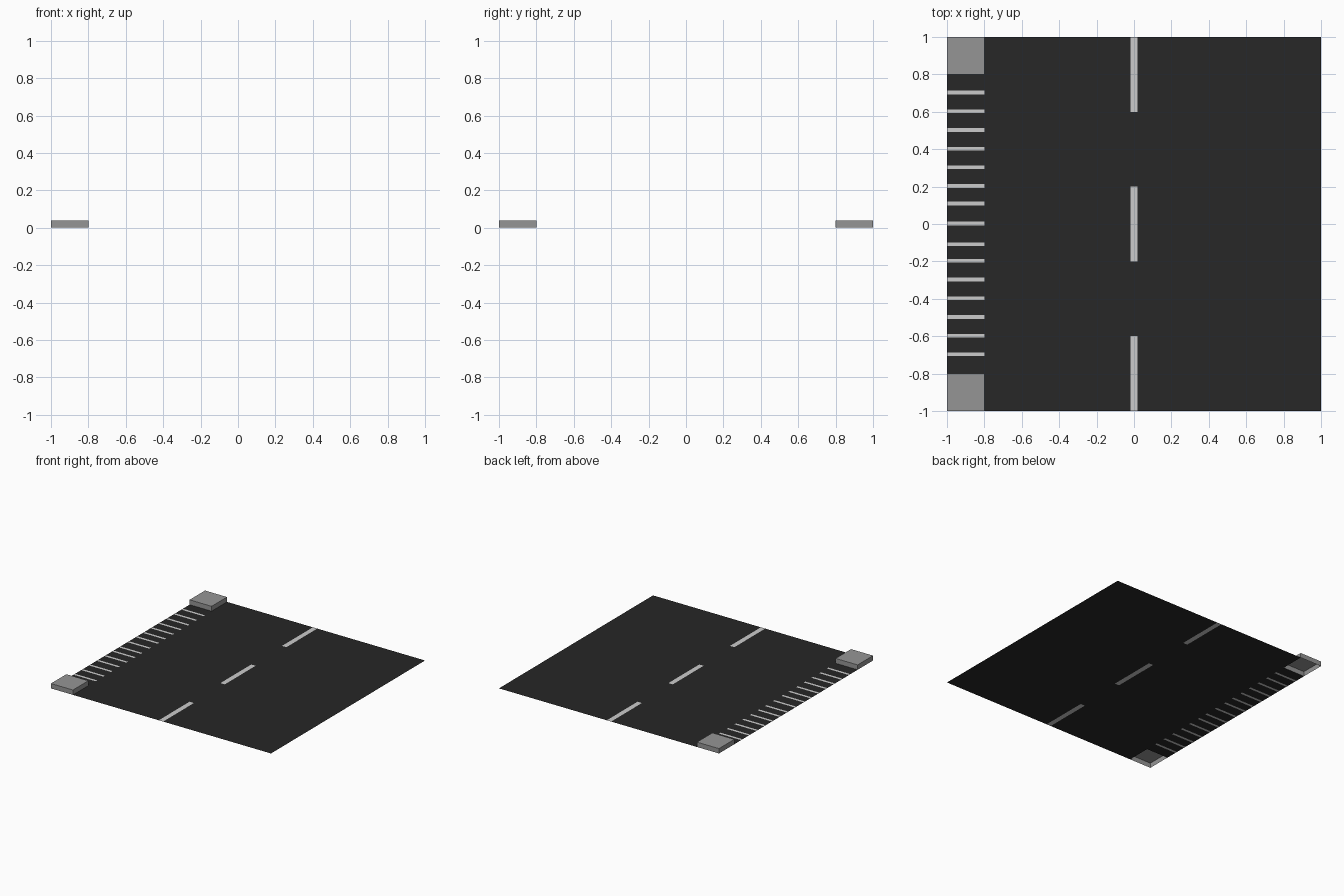
import bpy, bmesh

if "Cube" in bpy.data.objects:
    bpy.data.objects.remove(bpy.data.objects["Cube"])


def material(name, v):
    m = bpy.data.materials.new(name)
    m.diffuse_color = (v, v, v, 1)
    m.use_nodes = True
    m.node_tree.nodes["Principled BSDF"].inputs["Base Color"].default_value = m.diffuse_color
    return m


def add_object(name, bm, mat):
    bmesh.ops.remove_doubles(bm, verts=bm.verts, dist=1e-5)
    me = bpy.data.meshes.new(name)
    bm.to_mesh(me)
    bm.free()
    me.materials.append(mat)
    ob = bpy.data.objects.new(name, me)
    bpy.context.collection.objects.link(ob)
    return ob


def rects(name, areas, mat):
    """Flat rectangles (x0, x1, y0, y1) on the ground."""
    bm = bmesh.new()
    for x0, x1, y0, y1 in areas:
        bm.faces.new([bm.verts.new((x, y, 0)) for x, y in
                      ((x0, y0), (x1, y0), (x1, y1), (x0, y1))])
    return add_object(name, bm, mat)


def gaps(spans, lo, hi):
    """Intervals of lo..hi left free between sorted spans."""
    edges = [lo] + [v for s in spans for v in s] + [hi]
    return [(a, b) for a, b in zip(edges[::2], edges[1::2]) if b - a > 1e-4]


asphalt = material("asphalt", 0.02)
paint = material("paint", 0.65)
concrete = material("concrete", 0.3)

EDGE, HALF = -0.8, 0.02
dashes = [(-1, -0.6), (-0.2, 0.2), (0.6, 1)]
centres = [i / 10 + {1: 0.01, -1: -0.008}.get(i, 0.003) for i in range(-7, 8)]
stripes = [(c - 0.01, c + 0.01) for c in centres]

# painted markings, inlaid flush with the road
rects("centre_dashes", [(-HALF, HALF, a, b) for a, b in dashes], paint)
rects("crossing_stripes", [(-1, EDGE, a, b) for a, b in stripes], paint)

# asphalt filling everything around the markings and kerb corners
road = [(EDGE, -HALF, -1, 1), (HALF, 1, -1, 1)]
road += [(-HALF, HALF, a, b) for a, b in gaps(dashes, -1, 1)]
road += [(-1, EDGE, a, b) for a, b in gaps(stripes, -0.8, 0.8)]
rects("road_surface", road, asphalt)

# raised kerb corners, open underneath
for name, y0 in (("kerb_corner_front", -1), ("kerb_corner_back", 0.8)):
    bm = bmesh.new()
    base = bm.faces.new([bm.verts.new(p) for p in
                         ((-1, y0, 0), (EDGE, y0, 0), (EDGE, y0 + 0.2, 0), (-1, y0 + 0.2, 0))])
    top = bmesh.ops.extrude_face_region(bm, geom=[base])["geom"]
    bmesh.ops.translate(bm, vec=(0, 0, 0.04),
                        verts=[v for v in top if isinstance(v, bmesh.types.BMVert)])
    for f in [f for f in bm.faces if f.calc_center_median().z < 0.001]:
        bm.faces.remove(f)
    bmesh.ops.recalc_face_normals(bm, faces=bm.faces)
    add_object(name, bm, concrete)
